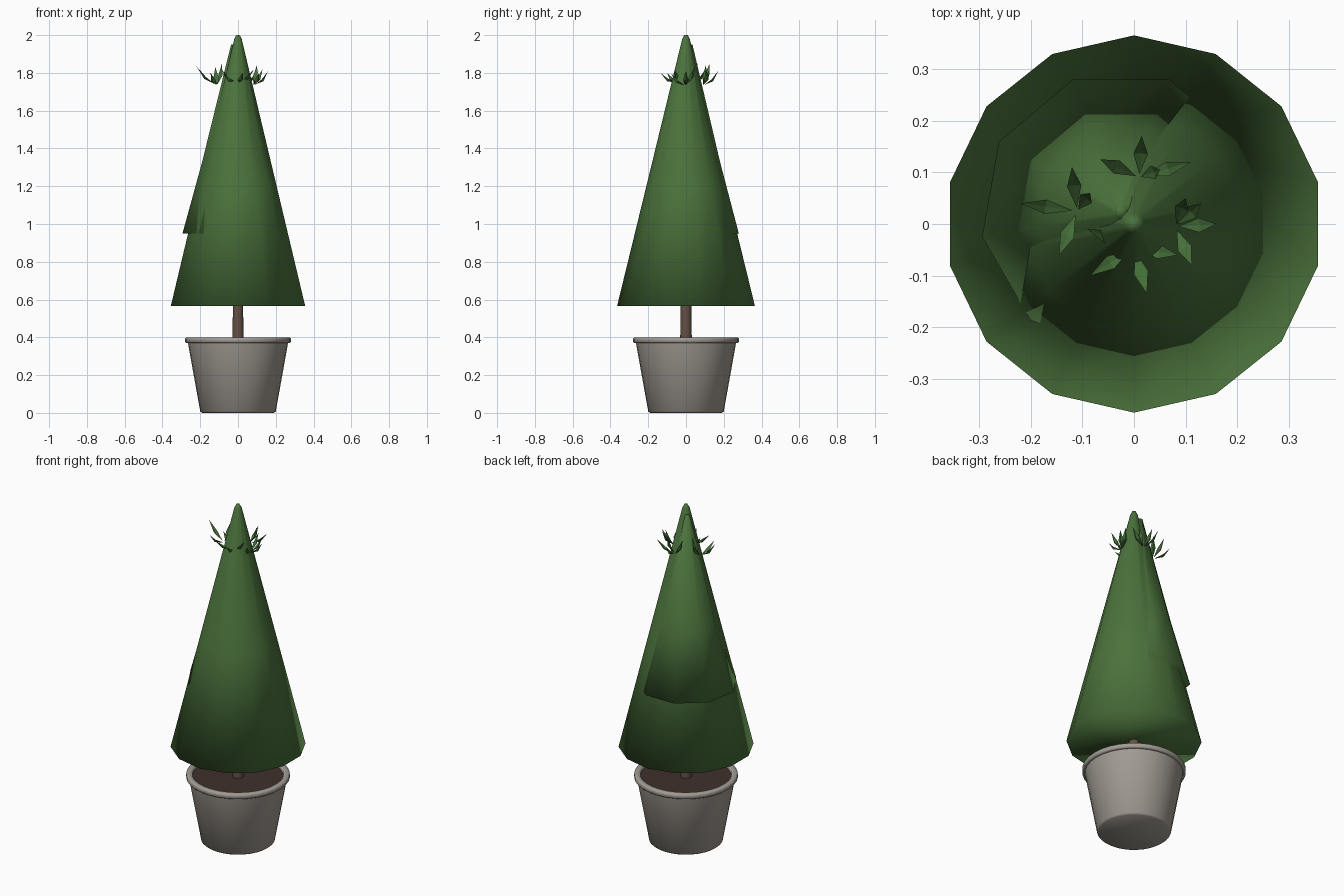
import bpy, bmesh
from math import sin, cos, radians, tau
from mathutils import Vector

if "Cube" in bpy.data.objects:
    bpy.data.objects.remove(bpy.data.objects["Cube"])


def material(name, col):
    m = bpy.data.materials.new(name)
    m.diffuse_color = (*col, 1)
    m.use_nodes = True
    m.node_tree.nodes["Principled BSDF"].inputs["Base Color"].default_value = m.diffuse_color
    return m


GREEN = material("foliage_green", (0.07, 0.17, 0.045))
LEAF = material("leaf_green", (0.06, 0.16, 0.04))
BARK = material("bark_brown", (0.13, 0.08, 0.06))
SOIL = material("soil_brown", (0.05, 0.03, 0.025))
STONE = material("pot_stone", (0.36, 0.33, 0.29))


def finish(bm, name, mat, smooth=True):
    bmesh.ops.recalc_face_normals(bm, faces=bm.faces)
    me = bpy.data.meshes.new(name)
    bm.to_mesh(me)
    bm.free()
    me.materials.append(mat)
    for p in me.polygons:
        p.use_smooth = smooth
    ob = bpy.data.objects.new(name, me)
    bpy.context.collection.objects.link(ob)
    return ob


def lathe(name, profile, sides, mat, start=90, centre=(0, 0), sharp=None):
    """Revolve (radius, z) points round a vertical axis and cap both ends."""
    bm = bmesh.new()
    rings = []
    for r, z in profile:
        rings.append([bm.verts.new((centre[0] + r * cos(radians(start) + tau * i / sides),
                                    centre[1] + r * sin(radians(start) + tau * i / sides), z))
                      for i in range(sides)])
    for a, b in zip(rings, rings[1:]):
        for i in range(sides):
            j = (i + 1) % sides
            bm.faces.new((a[i], a[j], b[j], b[i]))
    bm.faces.new(rings[0])
    bm.faces.new(rings[-1])
    ob = finish(bm, name, mat)
    if sharp:
        bpy.ops.object.select_all(action='DESELECT')
        ob.select_set(True)
        bpy.context.view_layer.objects.active = ob
        bpy.ops.object.shade_smooth_by_angle(angle=radians(sharp))
    return ob


# Pot with thick rim, soil and trunk
lathe("pot", [(0.19, 0), (0.20, 0.008), (0.265, 0.37), (0.274, 0.37), (0.28, 0.376),
              (0.28, 0.394), (0.274, 0.40), (0.252, 0.40), (0.246, 0.394),
              (0.244, 0.36)], 32, STONE, sharp=50)
lathe("soil", [(0.243, 0.365), (0.246, 0.38)], 32, SOIL, sharp=40)
lathe("trunk", [(0.031, 0.37), (0.028, 0.60)], 10, BARK, sharp=50)

# Main 14-sided cone, and an offset 9-sided cone bulging out at back left
lathe("foliage_main", [(0.365, 0.565), (0.21, 1.20), (0.02, 1.98), (0.009, 2.0)], 14, GREEN)
lathe("foliage_side", [(0.273, 0.95), (0.167, 1.33), (0.012, 1.95)], 9, GREEN,
      start=70, centre=(-0.025, 0.023))


def tuft(name, base, tips, width=0.028):
    """Fan of folded pointed leaves growing from one base point."""
    bm = bmesh.new()
    b = Vector(base)
    for tip in tips:
        t = Vector(tip)
        d = t - b
        side = d.cross(Vector((0, 0, 1))).normalized()
        up = side.cross(d).normalized()
        m = b + d * 0.5 - up * 0.008
        pts = [b + d * 0.08, m + side * width / 2, t, m - side * width / 2,
               m - up * 0.012]
        v = [bm.verts.new(p) for p in pts]
        for i in range(4):
            bm.faces.new((v[i], v[(i + 1) % 4], v[4]))
        # closed upper side with a shallow crease
        top = bm.verts.new(m - up * 0.002)
        for i in range(4):
            bm.faces.new((v[(i + 1) % 4], v[i], top))
    finish(bm, name, LEAF, False)


# Leaf tufts round the tip
tuft("tuft_back", (0.01, 0.09, 1.73),
     [(0.015, 0.17, 1.81), (0.11, 0.12, 1.81), (-0.065, 0.125, 1.85), (0.05, 0.105, 1.84)])
tuft("tuft_left", (-0.11, 0.025, 1.73),
     [(-0.12, 0.11, 1.83), (-0.22, 0.04, 1.835), (-0.145, -0.06, 1.80), (-0.085, 0.06, 1.85)])
tuft("tuft_right", (0.08, -0.005, 1.73),
     [(0.13, 0.04, 1.82), (0.16, 0.0, 1.81), (0.112, -0.08, 1.80), (0.10, 0.05, 1.84)])
tuft("tuft_front", (0.0, -0.045, 1.745),
     [(-0.085, -0.10, 1.80), (0.025, -0.135, 1.80), (0.085, -0.06, 1.82), (-0.09, -0.01, 1.82)])
